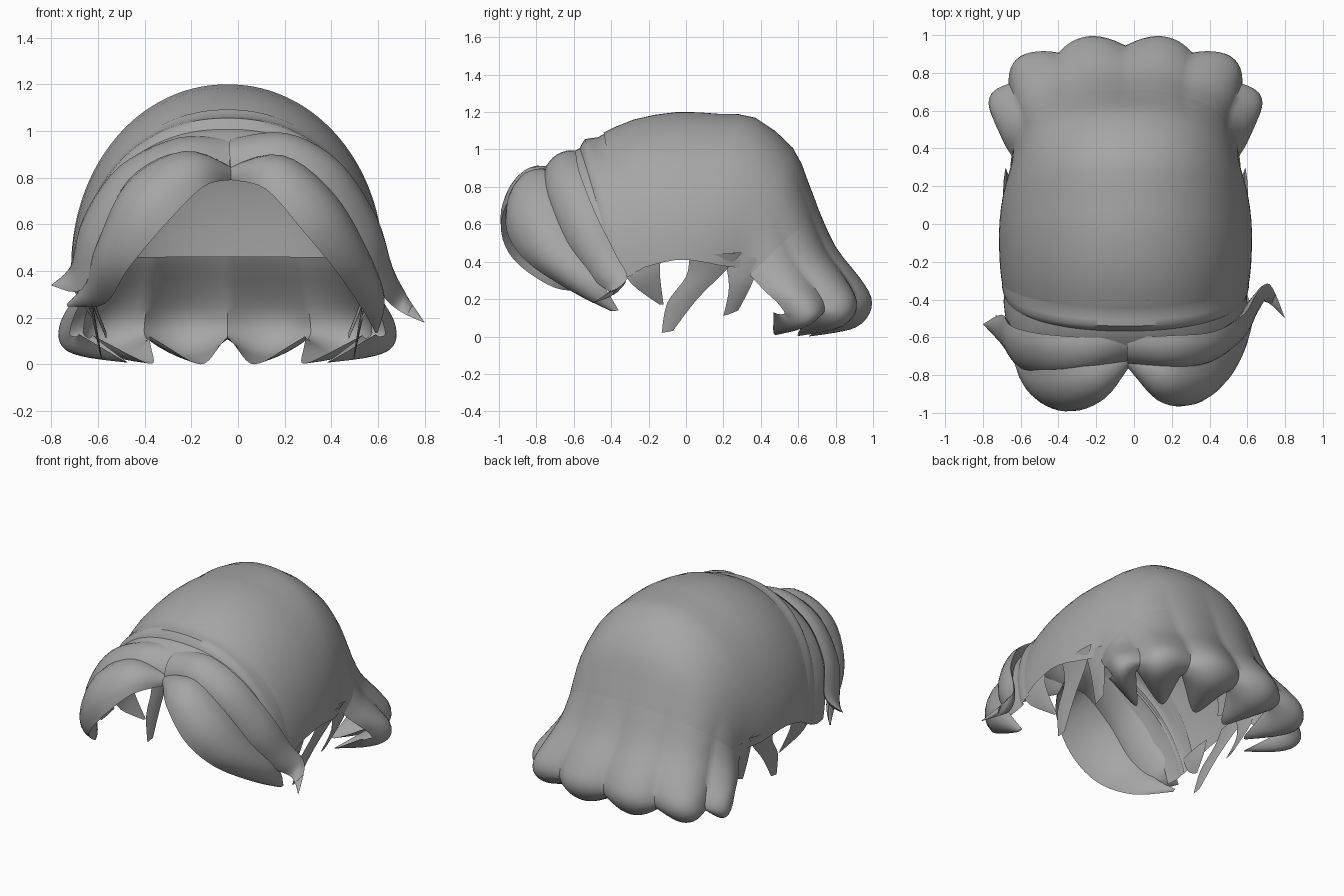
import bpy
import math
from mathutils import Vector

CX = -0.045          # centre line of the hair
grey = bpy.data.materials.new("hair_grey")
grey.diffuse_color = (0.38, 0.38, 0.38, 1)


def smooth_rows(rows, sub):
    """Catmull-Rom interpolation through tuples of equal length."""
    out = []
    n = len(rows)
    for i in range(n - 1):
        a, b, c, d = (rows[max(0, min(n - 1, k))] for k in (i - 1, i, i + 1, i + 2))
        for s in range(sub):
            t = s / sub
            out.append(tuple(0.5 * (2 * q + (r - p) * t + (2 * p - 5 * q + 4 * r - w) * t * t
                                    + (3 * q - p - 3 * r + w) * t ** 3)
                             for p, q, r, w in zip(a, b, c, d)))
    out.append(tuple(rows[-1]))
    return out


def grid_object(name, rows, closed=False, centre=None, angle=45):
    """Skin rows of points into a sheet or tube."""
    m = len(rows[0])
    verts = [p for r in rows for p in r]
    faces = []
    for i in range(len(rows) - 1):
        for j in range(m if closed else m - 1):
            k = (j + 1) % m
            faces.append((i * m + j, i * m + k, (i + 1) * m + k, (i + 1) * m + j))
    me = bpy.data.meshes.new(name)
    me.from_pydata(verts, [], faces)
    me.update()
    # make normals face away from the centre (or the tube's own rows)
    total = 0
    for idx, p in enumerate(me.polygons):
        ref = centre
        if ref is None:
            r = rows[idx // m]
            ref = sum((Vector(v) for v in r), Vector()) / m
        total += p.normal.dot(p.center - ref) * p.area
    if total < 0:
        me.flip_normals()
    me.shade_smooth()
    me.set_sharp_from_angle(angle=math.radians(angle))
    me.materials.append(grey)
    ob = bpy.data.objects.new(name, me)
    bpy.context.collection.objects.link(ob)
    return ob


def arch(st, cols=72):
    """One ear-to-ear arch: crown y,z, ear y,z, half width, roundness, lobe, lift, curl."""
    ty, tz, ey, ez, w, e, lobe_amp, lift, curl = st
    pts = []
    for j in range(cols + 1):
        t = math.pi * j / cols
        # superellipse sampled by its polar angle so the six lobes stay even
        c, s = math.cos(t), max(0.0, math.sin(t))
        r = (abs(c) ** (2 / e) + s ** (2 / e)) ** (-e / 2)
        x, k = w * c * r, s * r
        y, z = ey + (ty - ey) * k, ez + (tz - ez) * k
        lobe = abs(math.sin(6 * t))
        f = 1 + lobe_amp * (lobe - 0.7) - curl * lobe
        pts.append((CX + x * f, 0.3 + (y - 0.3) * f, z + lift * (1 - lobe)))
    return pts


def arches(name, stations, sub):
    rows = [arch(s) for s in smooth_rows(stations, sub)]
    return grid_object(name, rows, centre=Vector((CX, 0.1, 0.5)))


# Main cap over the head
arches("hair_cap", [
    (-0.44, 1.09, -0.30, 0.32, 0.655, 0.95, 0, 0, 0),
    (-0.28, 1.16, -0.22, 0.37, 0.665, 0.97, 0, 0, 0),
    (-0.05, 1.20, -0.05, 0.41, 0.670, 0.98, 0, 0, 0),
    (0.18, 1.19, 0.08, 0.40, 0.660, 0.96, 0, 0, 0),
    (0.37, 1.17, 0.18, 0.38, 0.640, 0.94, 0, 0, 0),
    (0.57, 1.01, 0.26, 0.37, 0.610, 0.88, 0, 0, 0),
    (0.65, 0.84, 0.31, 0.36, 0.600, 0.84, 0.01, 0, 0),
    (0.71, 0.68, 0.34, 0.33, 0.600, 0.82, 0.02, 0, 0)], 2)

# Stepped bands along the hairline
arches("front_band_upper", [
    (-0.40, 1.11, -0.26, 0.34, 0.65, 0.95, 0, 0, 0),
    (-0.47, 1.065, -0.31, 0.32, 0.655, 0.93, 0, 0, 0),
    (-0.54, 1.055, -0.34, 0.30, 0.65, 0.91, 0, 0, 0),
    (-0.57, 1.00, -0.36, 0.29, 0.64, 0.90, 0, 0, 0)], 2)
arches("front_band_lower", [
    (-0.54, 1.02, -0.34, 0.30, 0.64, 0.90, 0, 0, 0),
    (-0.60, 0.99, -0.41, 0.28, 0.645, 0.88, 0, 0, 0),
    (-0.65, 0.95, -0.49, 0.28, 0.635, 0.86, 0, 0, 0)], 2)

# Flared nape with six scalloped locks that curl under into points
arches("nape_skirt", [
    (0.71, 0.68, 0.34, 0.33, 0.600, 0.82, 0.02, 0, 0),
    (0.80, 0.48, 0.37, 0.30, 0.625, 0.82, 0.04, 0, 0),
    (0.92, 0.32, 0.43, 0.24, 0.670, 0.80, 0.06, 0, 0),
    (0.98, 0.21, 0.50, 0.18, 0.705, 0.79, 0.08, 0.00, 0),
    (0.97, 0.12, 0.54, 0.11, 0.715, 0.79, 0.08, 0.02, 0),
    (0.91, 0.05, 0.53, 0.06, 0.690, 0.80, 0.07, 0.06, 0.01),
    (0.86, 0.02, 0.50, 0.03, 0.670, 0.82, 0.05, 0.09, 0.12),
    (0.84, 0.00, 0.47, 0.01, 0.650, 0.82, 0.03, 0.12, 0.34)], 3)

# Inner lining behind the head
arches("inner_lining", [
    (0.10, 1.14, 0.05, 0.50, 0.58, 0.95, 0, 0, 0),
    (0.34, 1.10, 0.14, 0.47, 0.57, 0.92, 0, 0, 0),
    (0.52, 0.94, 0.20, 0.45, 0.55, 0.88, 0, 0, 0),
    (0.60, 0.70, 0.24, 0.45, 0.54, 0.86, 0, 0, 0),
    (0.62, 0.46, 0.28, 0.45, 0.52, 0.86, 0, 0, 0)], 2)


def lock(name, pairs, outer, inner, sub=5, seg=7):
    """Lens-shaped lock of hair between two edge curves."""
    rows = []
    stations = smooth_rows(pairs, sub)
    mids = [(Vector(s[:3]) + Vector(s[3:])) / 2 for s in stations]
    for i, s in enumerate(stations):
        a, b = Vector(s[:3]), Vector(s[3:])
        width = b - a
        tan = mids[min(i + 1, len(mids) - 1)] - mids[max(i - 1, 0)]
        nrm = width.cross(tan).normalized()
        if nrm.dot(mids[i] - Vector((CX, 0.05, 0.45))) < 0:
            nrm = -nrm
        ring = []
        for side, bulge in ((1, outer), (-1, inner)):
            for j in range(seg):
                u = j / seg if side > 0 else 1 - j / seg
                h = bulge * width.length * math.sin(math.pi * u) ** 0.7 * side
                ring.append(a + width * u + nrm * h)
        rows.append(ring)
    return grid_object(name, rows, closed=True, angle=60)


# Swept fringe, two overlapping locks each side
lock("fringe_right_upper", [
    (-0.03, -0.60, 0.97, -0.03, -0.74, 0.83),
    (0.20, -0.59, 0.99, 0.20, -0.76, 0.87),
    (0.42, -0.57, 0.88, 0.38, -0.74, 0.73),
    (0.58, -0.48, 0.65, 0.52, -0.64, 0.49),
    (0.65, -0.37, 0.43, 0.61, -0.50, 0.31),
    (0.72, -0.32, 0.30, 0.69, -0.41, 0.23),
    (0.80, -0.50, 0.18, 0.80, -0.50, 0.178)], 0.20, 0.16)
lock("fringe_right_lower", [
    (-0.03, -0.70, 0.85, -0.03, -0.76, 0.79),
    (0.20, -0.74, 0.89, 0.12, -0.93, 0.75),
    (0.40, -0.73, 0.74, 0.28, -0.96, 0.57),
    (0.54, -0.62, 0.50, 0.42, -0.85, 0.40),
    (0.62, -0.46, 0.30, 0.53, -0.61, 0.24),
    (0.59, -0.36, 0.14, 0.59, -0.40, 0.135)], 0.24, 0.08)
lock("fringe_left_upper", [
    (-0.04, -0.60, 0.97, -0.04, -0.73, 0.83),
    (-0.25, -0.60, 0.97, -0.25, -0.77, 0.88),
    (-0.50, -0.58, 0.85, -0.46, -0.79, 0.75),
    (-0.65, -0.54, 0.64, -0.59, -0.77, 0.52),
    (-0.70, -0.48, 0.44, -0.67, -0.67, 0.32),
    (-0.80, -0.53, 0.34, -0.80, -0.53, 0.338)], 0.16, 0.12)
lock("fringe_left_lower", [
    (-0.04, -0.70, 0.85, -0.03, -0.76, 0.79),
    (-0.25, -0.75, 0.91, -0.15, -0.92, 0.76),
    (-0.47, -0.77, 0.79, -0.32, -0.99, 0.59),
    (-0.59, -0.73, 0.54, -0.47, -0.92, 0.41),
    (-0.66, -0.58, 0.35, -0.57, -0.70, 0.26),
    (-0.73, -0.48, 0.26, -0.73, -0.50, 0.248)], 0.24, 0.08)

# Loose side locks hanging by the ears: top front, top back, middle, tip
side_locks = {
    "temple_lock": [(-0.36, 0.40, -0.13, 0.44, 0.645), (-0.29, 0.28, -0.14, 0.34, 0.63),
                    (-0.14, 0.17, -0.12, 0.171, 0.56)],
    "ear_lock": [(0.02, 0.44, 0.30, 0.45, 0.635), (0.00, 0.32, 0.20, 0.34, 0.60),
                 (-0.10, 0.18, 0.06, 0.20, 0.57), (-0.13, 0.02, -0.07, 0.03, 0.54)],
    "rear_ear_lock": [(0.20, 0.44, 0.38, 0.42, 0.60), (0.23, 0.27, 0.36, 0.30, 0.58),
                      (0.20, 0.11, 0.28, 0.14, 0.52)],
}
for label, pts in side_locks.items():
    for side, tag in ((1, "right"), (-1, "left")):
        lock(label + "_" + tag,
             [(CX + side * x, y1, z1, CX + side * x, y2, z2) for y1, z1, y2, z2, x in pts],
             0.05, 0.03, sub=4, seg=4)
